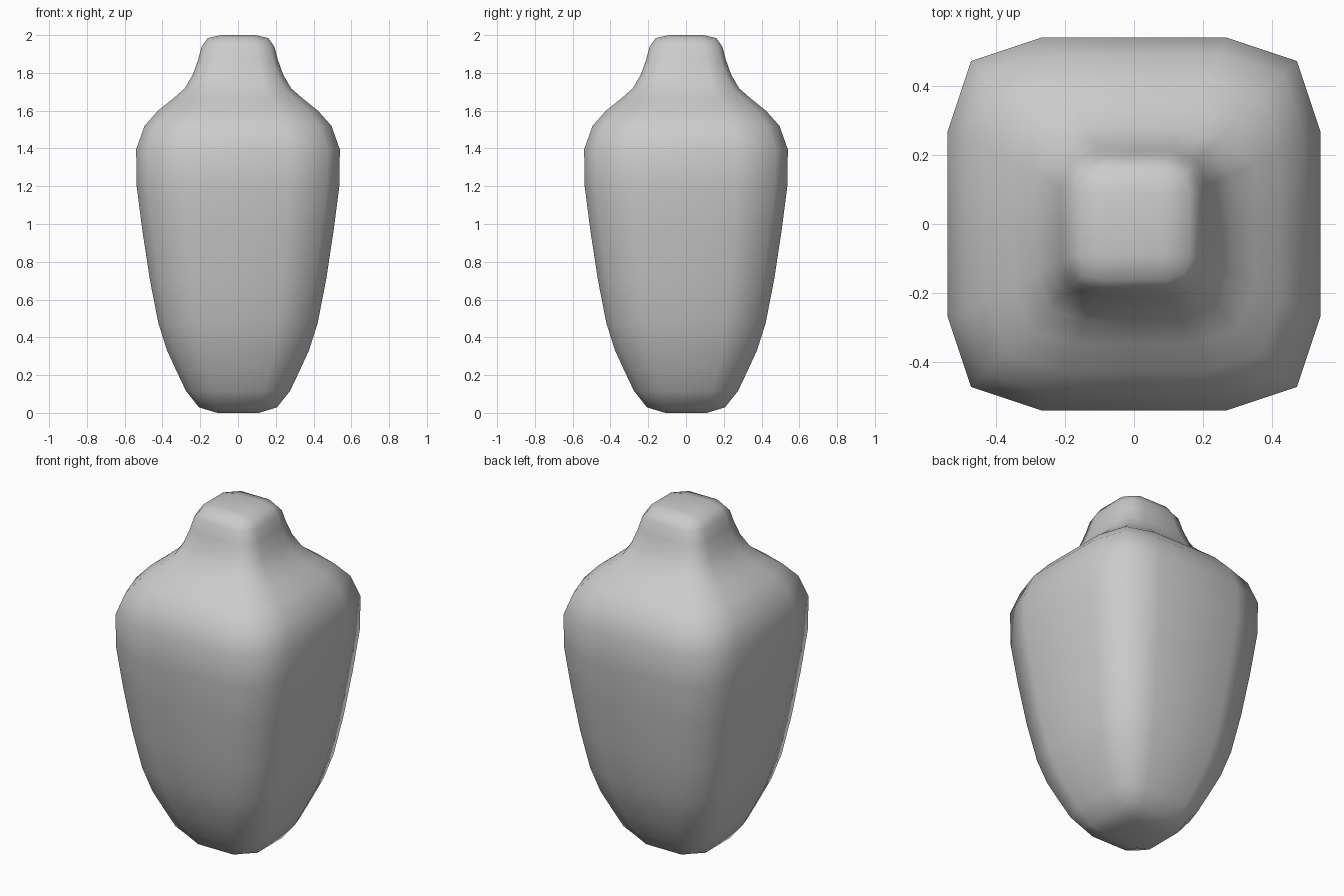
import bpy, bmesh

if "Cube" in bpy.data.objects:
    bpy.data.objects.remove(bpy.data.objects["Cube"])

# Square control rings from base to neck: (half width, height)
RINGS = [(0.22, 0), (0.332, 0.234), (0.422, 0.434), (0.51, 0.97), (0.563, 1.43),
         (0.426, 1.61), (0.27, 1.71), (0.206, 1.876), (0.18, 2.0)]
# Square outline with a midpoint on every side
OUTLINE = [(1, 1), (0, 1), (-1, 1), (-1, 0), (-1, -1), (0, -1), (1, -1), (1, 0)]

bm = bmesh.new()
loops = [[bm.verts.new((x * r, y * r, z)) for x, y in OUTLINE] for r, z in RINGS]

# Side walls
for low, high in zip(loops, loops[1:]):
    for i in range(8):
        j = (i + 1) % 8
        bm.faces.new((low[i], low[j], high[j], high[i]))

# Flat caps, each split into four quads
for loop, z in ((loops[0], 0), (loops[-1], 2)):
    centre = bm.verts.new((0, 0, z))
    for i in range(0, 8, 2):
        bm.faces.new((centre, loop[i - 1], loop[i], loop[i + 1]))

bmesh.ops.recalc_face_normals(bm, faces=bm.faces)
for f in bm.faces:
    f.smooth = True

mesh = bpy.data.meshes.new("vase_body")
bm.to_mesh(mesh)
bm.free()
body = bpy.data.objects.new("vase_body", mesh)
bpy.context.collection.objects.link(body)

# Rounding
sub = body.modifiers.new("rounding", 'SUBSURF')
sub.levels = sub.render_levels = 1
sub.use_limit_surface = False
